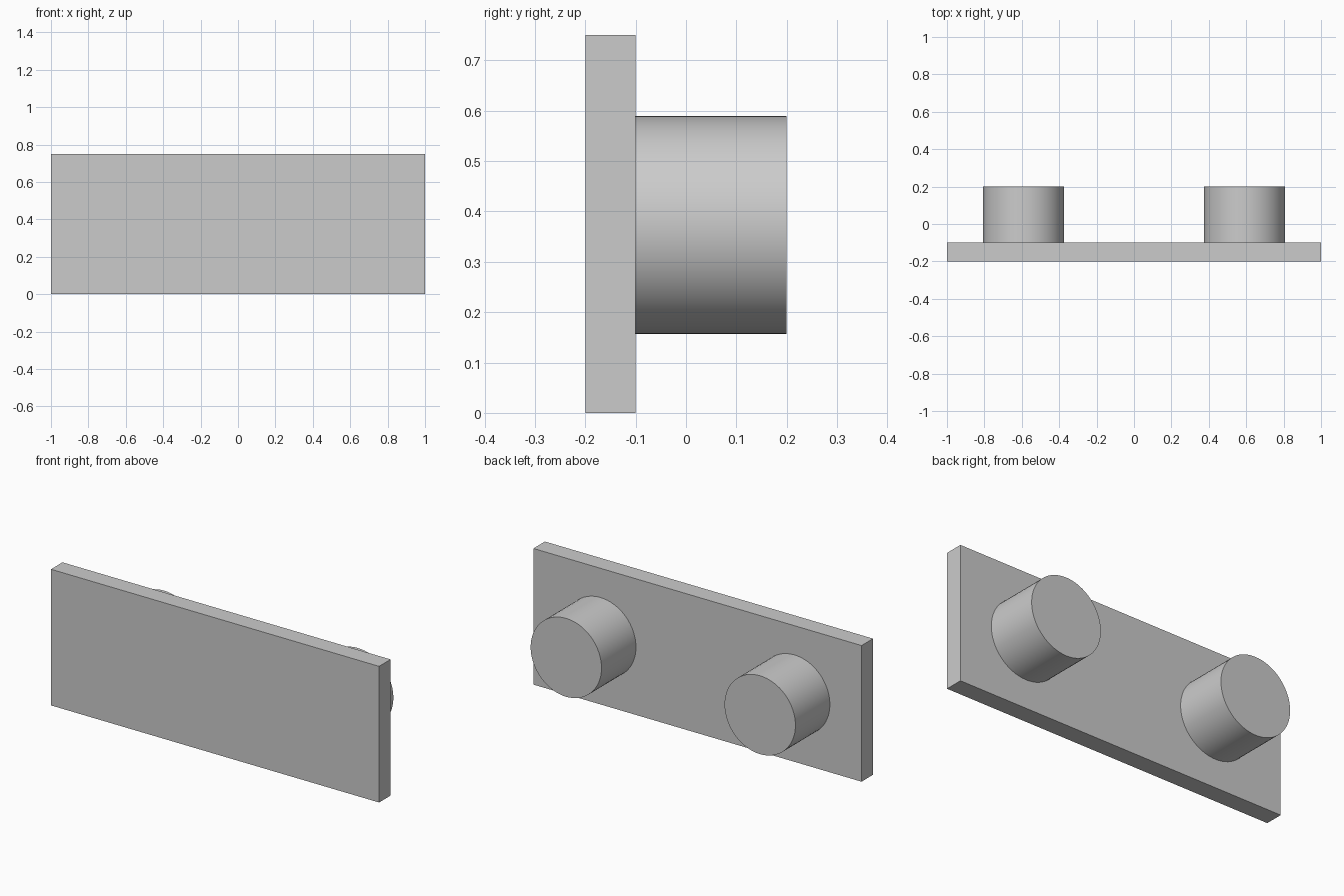
import bpy
import math

cube = bpy.data.objects.get("Cube")
if cube:
    bpy.data.objects.remove(cube, do_unlink=True)

grey = bpy.data.materials.new("light_grey")
grey.use_nodes = True
colour = (0.6, 0.6, 0.6, 1)
grey.diffuse_color = colour
grey.node_tree.nodes["Principled BSDF"].inputs["Base Color"].default_value = colour

HEIGHT = 0.75
PLATE_FRONT, PLATE_BACK, PEG_END = -0.2, -0.1, 0.2
PEG_RADIUS = 0.216


def finish(name):
    obj = bpy.context.object
    obj.name = obj.data.name = name
    obj.data.materials.append(grey)
    return obj


# Flat rectangular plate
bpy.ops.mesh.primitive_cube_add(size=1, location=(0, (PLATE_FRONT + PLATE_BACK) / 2, HEIGHT / 2))
plate = finish("plate")
plate.scale = (2, PLATE_BACK - PLATE_FRONT, HEIGHT)
bpy.ops.object.transform_apply(location=False, rotation=False, scale=True)

# Two round pegs standing out from the back of the plate
for side, x in (("left", 0.591), ("right", -0.591)):
    bpy.ops.mesh.primitive_cylinder_add(
        vertices=64, radius=PEG_RADIUS, depth=PEG_END - PLATE_BACK,
        location=(x, (PLATE_BACK + PEG_END) / 2, HEIGHT / 2 - 0.002),
        rotation=(math.pi / 2, 0, 0))
    finish(side + "_peg")
    bpy.ops.object.shade_smooth_by_angle(angle=math.radians(30))
